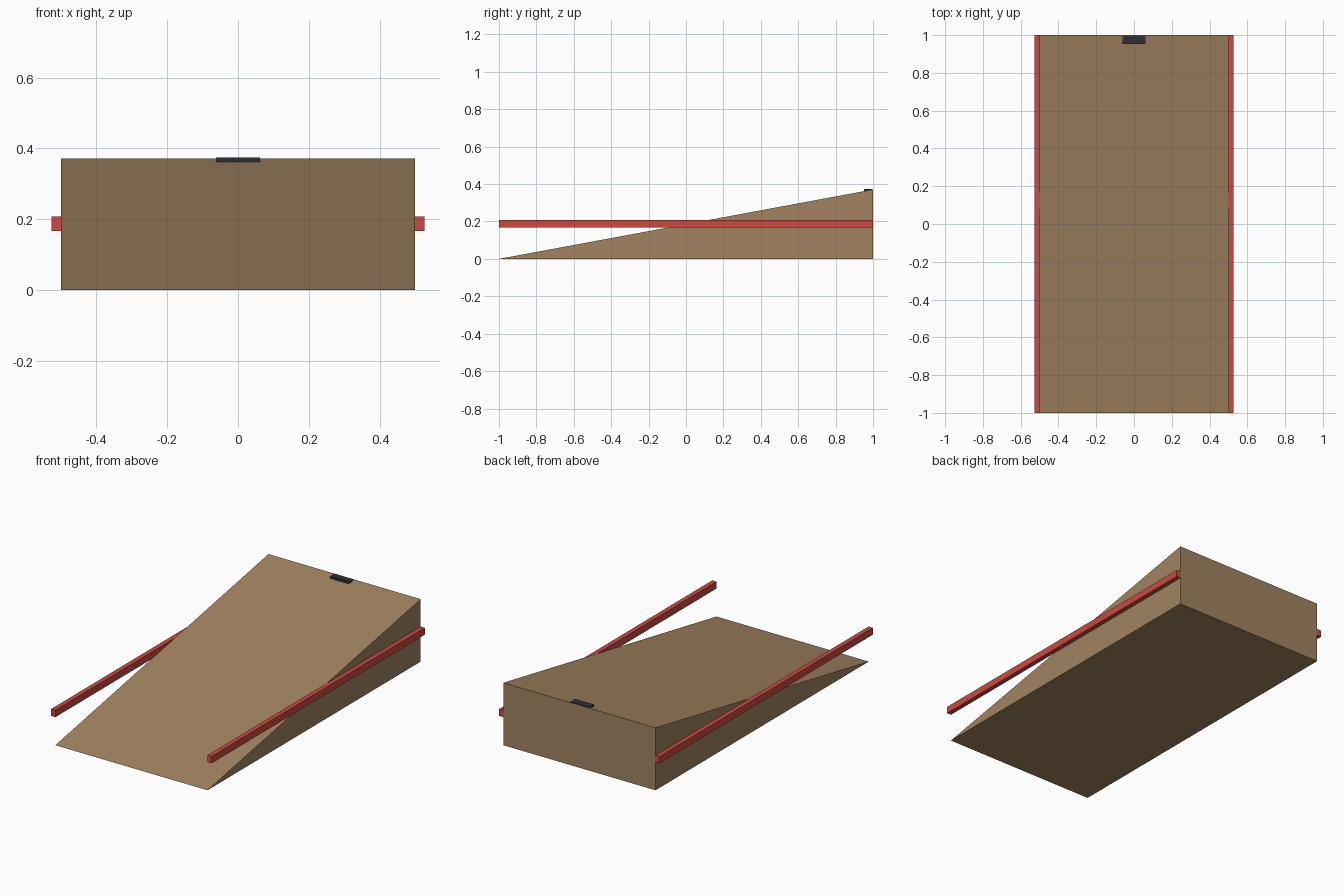
import bpy, bmesh

if "Cube" in bpy.data.objects:
    bpy.data.objects.remove(bpy.data.objects["Cube"])


def material(name, color):
    m = bpy.data.materials.new(name)
    m.diffuse_color = (*color, 1)
    m.use_nodes = True
    m.node_tree.nodes["Principled BSDF"].inputs["Base Color"].default_value = m.diffuse_color
    return m


def add_object(name, bm, mat):
    bmesh.ops.recalc_face_normals(bm, faces=bm.faces)
    me = bpy.data.meshes.new(name)
    bm.to_mesh(me)
    bm.free()
    me.materials.append(mat)
    ob = bpy.data.objects.new(name, me)
    bpy.context.collection.objects.link(ob)
    return ob


def prism(name, profile, x0, x1, mat):
    """Extrude a (y, z) profile along x."""
    bm = bmesh.new()
    face = bm.faces.new([bm.verts.new((x0, y, z)) for y, z in profile])
    ext = bmesh.ops.extrude_face_region(bm, geom=[face])
    verts = [v for v in ext["geom"] if isinstance(v, bmesh.types.BMVert)]
    bmesh.ops.translate(bm, vec=(x1 - x0, 0, 0), verts=verts)
    return add_object(name, bm, mat)


def rect(y0, y1, z0, z1):
    return [(y0, z0), (y1, z0), (y1, z1), (y0, z1)]


wood = material("wood", (0.36, 0.23, 0.12))
red = material("red_paint", (0.60, 0.07, 0.055))
dark = material("dark_metal", (0.03, 0.03, 0.035))

# Sloped ramp body
prism("ramp", [(-1, 0), (1, 0), (1, 0.371)], -0.5, 0.5, wood)

# Side rails, slightly set into the ramp sides
for side, name in ((-1, "left_rail"), (1, "right_rail")):
    prism(name, rect(-1, 1, 0.167, 0.208), side * 0.499, side * 0.527, red)

# Small plate at the top edge
prism("top_plate", rect(0.952, 0.995, 0.361, 0.374), -0.062, 0.062, dark)
